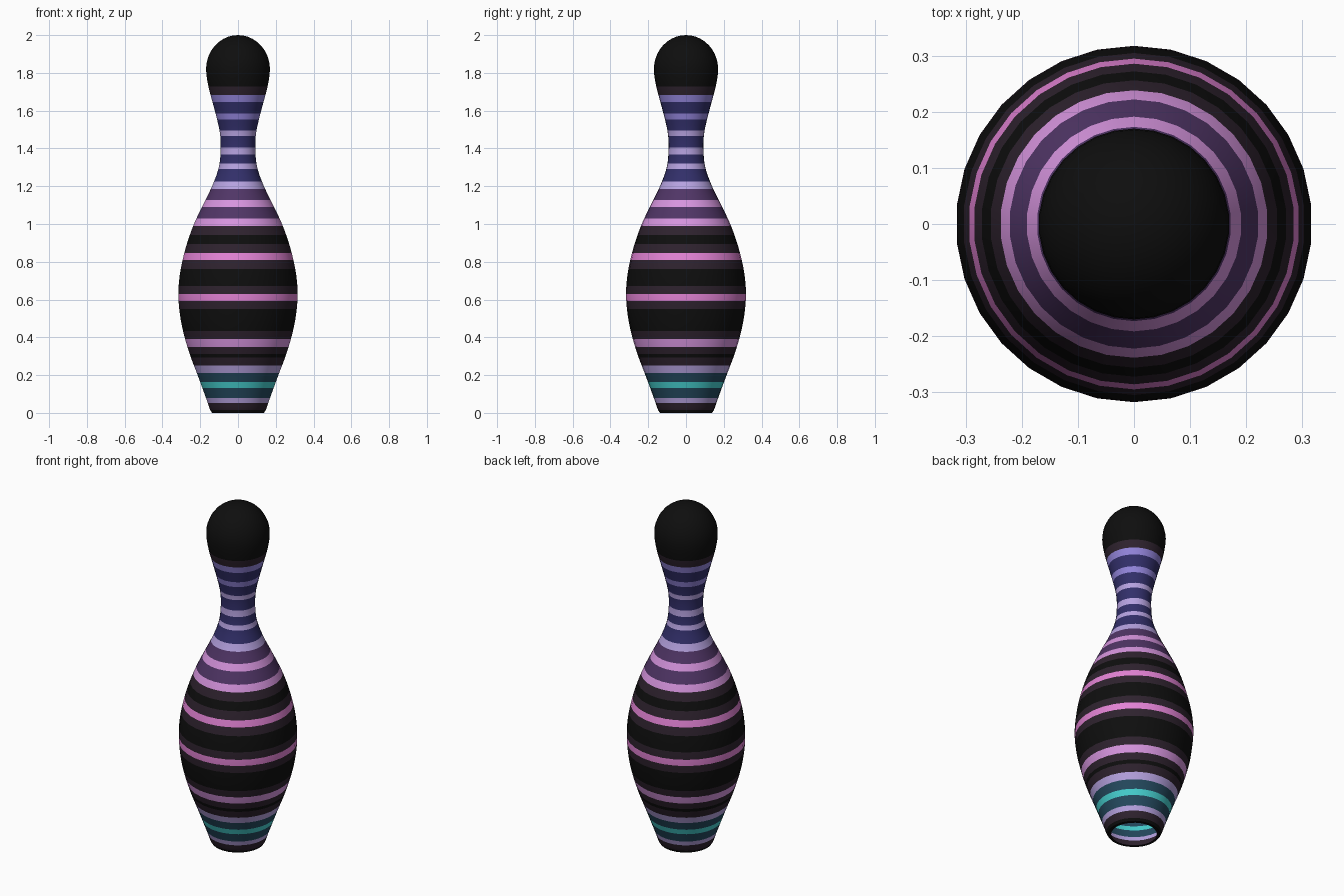
import bpy, bmesh, math

cube = bpy.data.objects.get("Cube")
if cube:
    bpy.data.objects.remove(cube, do_unlink=True)

SEGMENTS = 30


def linear(c):
    c /= 255
    return c / 12.92 if c <= 0.04045 else ((c + 0.055) / 1.055) ** 2.4


# Flat colours, given as sRGB bytes
COLOURS = {
    "black": (14, 14, 14), "dark_plum": (46, 34, 46),
    "periwinkle": (146, 132, 218), "navy": (50, 47, 106),
    "lavender": (182, 162, 224), "purple": (80, 53, 102),
    "orchid": (214, 148, 222), "pink": (226, 130, 212),
    "dark_teal": (36, 73, 94), "teal": (70, 208, 208),
}
names = list(COLOURS)

# Stripes from the foot upwards: (top height, colour)
STRIPES = [
    (0.015, "black"), (0.053, "dark_plum"), (0.08, "lavender"),
    (0.132, "dark_teal"), (0.164, "teal"), (0.212, "dark_teal"),
    (0.25, "lavender"), (0.292, "dark_plum"), (0.312, "black"),
    (0.35, "dark_plum"), (0.392, "orchid"), (0.434, "dark_plum"),
    (0.55, "black"), (0.593, "dark_plum"), (0.63, "pink"),
    (0.673, "dark_plum"), (0.763, "black"), (0.81, "dark_plum"),
    (0.847, "pink"), (0.895, "dark_plum"), (0.943, "black"),
    (0.99, "dark_plum"), (1.028, "orchid"), (1.091, "purple"),
    (1.128, "orchid"), (1.186, "purple"), (1.224, "lavender"),
    (1.292, "navy"), (1.319, "lavender"), (1.367, "navy"),
    (1.404, "lavender"), (1.467, "navy"), (1.494, "lavender"),
    (1.552, "navy"), (1.584, "periwinkle"), (1.647, "navy"),
    (1.684, "periwinkle"), (1.727, "dark_plum"), (2.01, "black"),
]

# Body silhouette: (height, radius)
BODY = [
    (0.0, 0.138), (0.015, 0.148), (0.05, 0.16), (0.1, 0.178), (0.2, 0.215),
    (0.3, 0.253), (0.4, 0.284), (0.5, 0.306), (0.62, 0.3175), (0.73, 0.31),
    (0.83, 0.29), (0.92, 0.264), (1.01, 0.23), (1.11, 0.182), (1.2, 0.138),
    (1.3, 0.102), (1.4, 0.092), (1.48, 0.096), (1.56, 0.113),
    (1.65, 0.137), (1.74, 0.16), (1.82, 0.17),
]
HEAD_Z, HEAD_R = BODY[-1]


def radius(z):
    """Smooth cubic through the silhouette, with an elliptical head cap."""
    if z >= HEAD_Z:
        return HEAD_R * math.sqrt(max(0, 1 - ((z - HEAD_Z) / (2 - HEAD_Z)) ** 2))
    n = len(BODY)
    i = max(k for k in range(n - 1) if BODY[k][0] <= z)

    def slope(k):
        a, b = BODY[max(k - 1, 0)], BODY[min(k + 1, n - 1)]
        return 0 if k == n - 1 else (b[1] - a[1]) / (b[0] - a[0])

    (z0, r0), (z1, r1) = BODY[i], BODY[i + 1]
    h = z1 - z0
    t = (z - z0) / h
    return (r0 * (2 * t**3 - 3 * t**2 + 1) + r1 * (3 * t**2 - 2 * t**3)
            + h * slope(i) * (t**3 - 2 * t**2 + t) + h * slope(i + 1) * (t**3 - t**2))


# Ring heights: one at every stripe edge, extra ones in wide bands and the head
levels = [0.0]
for top, _ in STRIPES[:-1]:
    low = levels[-1]
    steps = max(1, math.ceil((top - low) / 0.035))
    levels += [low + (top - low) * k / steps for k in range(1, steps + 1)]
levels += [1.76, 1.79]
levels += [HEAD_Z + (2 - HEAD_Z) * math.sin(math.radians(a)) for a in range(0, 90, 9)]

# Turned shell, open underneath with a narrow inward rim
bm = bmesh.new()


def ring(r, z):
    return [bm.verts.new((r * math.sin(a), r * math.cos(a), z))
            for a in (-2 * math.pi * k / SEGMENTS for k in range(SEGMENTS))]


def colour_at(z):
    return names.index(next(c for top, c in STRIPES if z < top))


rings = [ring(0.122, 0.0)] + [ring(radius(z), z) for z in levels]
for a, b in zip(rings, rings[1:]):
    mid = (a[0].co.z + b[0].co.z) / 2
    for k in range(SEGMENTS):
        j = (k + 1) % SEGMENTS
        bm.faces.new((a[k], a[j], b[j], b[k])).material_index = colour_at(mid)
tip = bm.verts.new((0, 0, 2))
for k in range(SEGMENTS):
    f = bm.faces.new((rings[-1][k], rings[-1][(k + 1) % SEGMENTS], tip))
    f.material_index = colour_at(1.99)

mesh = bpy.data.meshes.new("bowling_pin")
bm.to_mesh(mesh)
bm.free()
for name, rgb in COLOURS.items():
    mat = bpy.data.materials.new(name)
    mat.use_nodes = True
    col = (*[linear(c) for c in rgb], 1)
    mat.diffuse_color = col
    mat.node_tree.nodes["Principled BSDF"].inputs["Base Color"].default_value = col
    mesh.materials.append(mat)

pin = bpy.data.objects.new("bowling_pin", mesh)
bpy.context.collection.objects.link(pin)
bpy.ops.object.select_all(action="DESELECT")
pin.select_set(True)
bpy.context.view_layer.objects.active = pin
bpy.ops.object.shade_smooth_by_angle(angle=math.radians(40))
